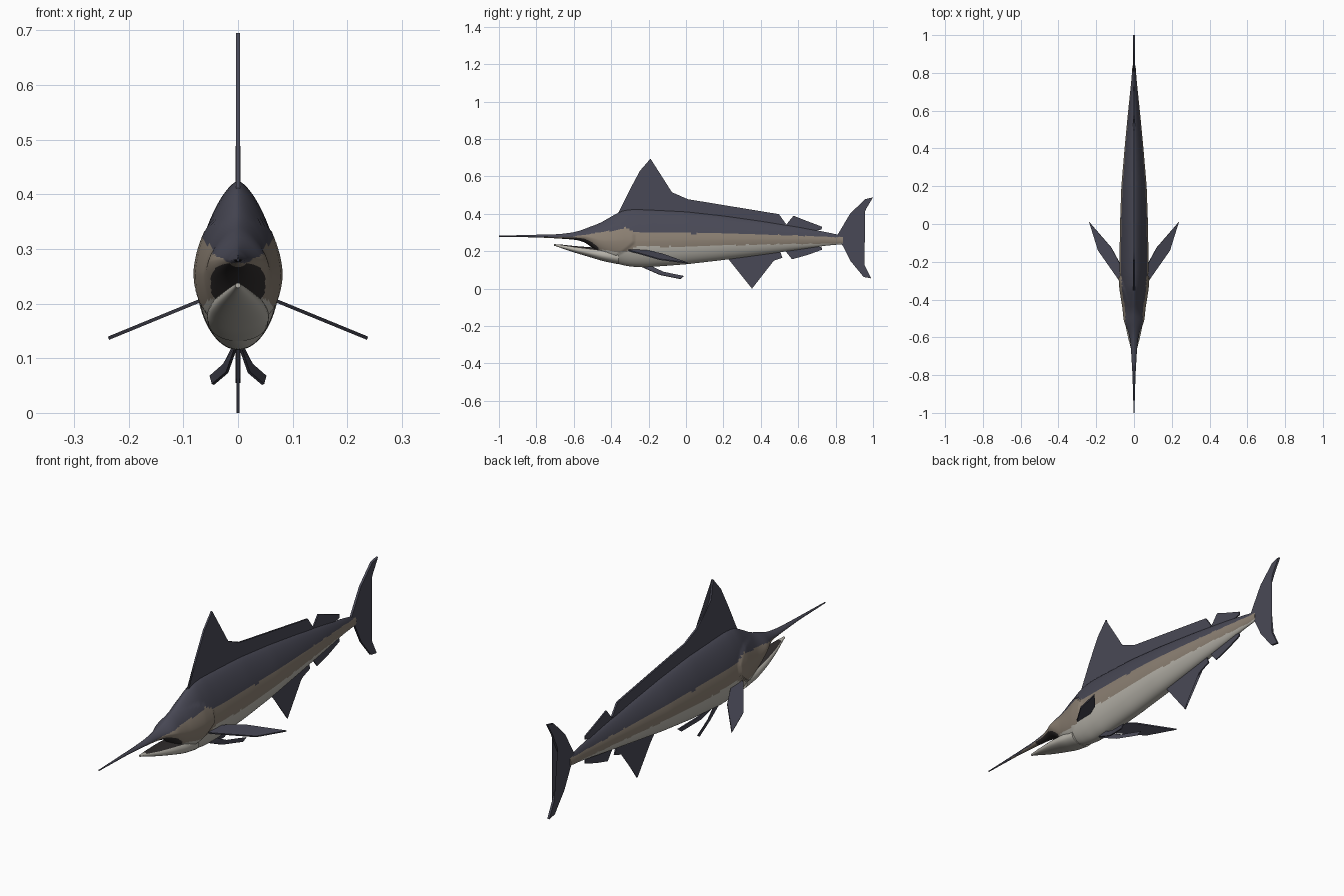
import bpy, bmesh, math
from mathutils import Vector

if "Cube" in bpy.data.objects:
    bpy.data.objects.remove(bpy.data.objects["Cube"])


def material(name, rgb):
    m = bpy.data.materials.new(name)
    m.diffuse_color = (*rgb, 1)
    m.use_nodes = True
    m.node_tree.nodes["Principled BSDF"].inputs["Base Color"].default_value = m.diffuse_color
    return m


DARK = material("slate blue", (0.066, 0.066, 0.092))
BAND = material("taupe flank", (0.26, 0.215, 0.17))
PALE = material("pale belly", (0.47, 0.45, 0.40))
MOUTH = material("mouth dark", (0.03, 0.026, 0.026))
MATS = [DARK, BAND, PALE, MOUTH]


def lin(table, y, col=1):
    """Piecewise linear lookup."""
    if y <= table[0][0]:
        return table[0][col]
    for a, b in zip(table, table[1:]):
        if y <= b[0]:
            return a[col] + (b[col] - a[col]) * (y - a[0]) / (b[0] - a[0])
    return table[-1][col]


def smooth(table, y, col, r=0.02):
    return sum(lin(table, y + r * k / 3, col) for k in range(-3, 4)) / 7


def finish(bm, name, mats, rule=None, mirror=False):
    bmesh.ops.recalc_face_normals(bm, faces=bm.faces[:])
    bm.normal_update()
    if rule:
        for f in bm.faces:
            f.material_index = rule(f.calc_center_median(), f.normal)
    me = bpy.data.meshes.new(name)
    bm.to_mesh(me)
    bm.free()
    for m in mats:
        me.materials.append(m)
    ob = bpy.data.objects.new(name, me)
    bpy.context.collection.objects.link(ob)
    if mirror:
        ob.modifiers.new("mirror", 'MIRROR').use_mirror_merge = False
    bpy.ops.object.select_all(action='DESELECT')
    ob.select_set(True)
    bpy.context.view_layer.objects.active = ob
    bpy.ops.object.shade_smooth_by_angle(angle=math.radians(40))
    return ob


def loft(name, table, rings, segs, n_top, rule, bump=None):
    """Skin rings along y; table rows are y, top, bottom, half width."""
    bm = bmesh.new()
    y0, y1 = table[0][0], table[-1][0]
    prev = None
    for i in range(rings + 1):
        y = y0 + (y1 - y0) * i / rings
        top, bot, w = (smooth(table, y, c) for c in (1, 2, 3))
        mid = bot + 0.45 * (top - bot)
        ring = []
        for k in range(segs):
            a = 2 * math.pi * k / segs
            c, s = math.cos(a), math.sin(a)
            e = 2 / n_top if s > 0 else 1.0
            x = w * math.copysign(abs(c) ** e, c)
            z = mid + ((top - mid) if s > 0 else (mid - bot)) * math.copysign(abs(s) ** e, s)
            if bump:
                x += math.copysign(bump(y, z) * abs(c), c)
            ring.append(bm.verts.new((x, y, z)))
        if prev:
            for k in range(segs):
                j = (k + 1) % segs
                bm.faces.new((prev[k], prev[j], ring[j], ring[k]))
        else:
            bm.faces.new(ring)
        prev = ring
    bm.faces.new(prev)
    return finish(bm, name, MATS, rule)


def plate(name, pts, offset, mirror=False):
    """Thin fin blade from an outline, thickened both ways by offset."""
    bm = bmesh.new()
    d = Vector(offset)
    a = [bm.verts.new(Vector(p) - d) for p in pts]
    b = [bm.verts.new(Vector(p) + d) for p in pts]
    bm.faces.new(a)
    bm.faces.new(b[::-1])
    bmesh.ops.triangulate(bm, faces=bm.faces[:])
    for i in range(len(pts)):
        j = (i + 1) % len(pts)
        bm.faces.new((a[i], a[j], b[j], b[i]))
    return finish(bm, name, [DARK], None, mirror)


def upright(name, yz, t):
    return plate(name, [(0, y, z) for y, z in yz], (t, 0, 0))


# Body with bill: y, top, bottom, half width
BODY = [(-1, .283, .277, .002), (-.8, .288, .274, .008), (-.68, .291, .268, .015),
        (-.6, .301, .262, .022), (-.56, .312, .255, .034), (-.52, .328, .235, .054),
        (-.46, .35, .18, .060), (-.4, .385, .145, .066), (-.34, .418, .125, .071),
        (-.28, .425, .116, .075), (-.2, .422, .115, .077), (0, .412, .13, .074),
        (.2, .39, .153, .067), (.4, .362, .18, .05), (.6, .33, .208, .031),
        (.75, .302, .23, .015), (.84, .282, .238, .008)]
# Lower edges of the dark back and of the taupe band
BACK = [(-1, .278), (-.68, .276), (-.6, .28), (-.5, .297), (-.4, .31), (-.32, .328),
        (-.27, .303), (0, .298), (.4, .293), (.84, .276)]
FLANK = [(-.55, .23), (-.45, .21), (-.32, .195), (-.27, .225), (0, .227), (.4, .238), (.84, .244)]


def body_colour(c, n):
    if -.66 < c.y < -.47 and n.z < -.45 and c.z > .19:
        return 3
    wave = .003 * abs(math.sin(c.y * 38))
    if c.z > lin(BACK, c.y) - wave:
        return 0
    return 1 if c.z > lin(FLANK, c.y) - wave else 2


def gill_cover(y, z):
    edge = -.275 - 12 * (z - .27) ** 2
    if y > edge or y < -.44 or z > .35:
        return 0
    return .007 * min(1, (y + .44) / .1)


loft("body", BODY, 190, 96, 1.5, body_colour, gill_cover)

# Open lower jaw
JAW = [(-.705, .238, .231, .003), (-.66, .235, .214, .016), (-.6, .228, .194, .032),
       (-.52, .222, .17, .048), (-.44, .215, .146, .057), (-.36, .21, .13, .055)]
loft("lower_jaw", JAW, 40, 40, 2.2, lambda c, n: 3 if n.z > .75 and c.y > -.67 else 2)

# Fins on the centre line
upright("dorsal_fin", [(-.38, .37), (-.34, .425), (-.30, .53), (-.246, .63), (-.19, .695),
                       (-.176, .607), (-.14, .56), (-.075, .515), (.01, .478), (.25, .437),
                       (.497, .398), (.535, .345), (.5, .31), (0, .36)], .004)
upright("second_dorsal_fin", [(.53, .335), (.575, .39), (.65, .36), (.727, .331),
                              (.725, .316), (.64, .30)], .003)
upright("anal_fin", [(.21, .19), (.225, .16), (.278, .105), (.353, 0), (.37, .055),
                     (.42, .125), (.47, .15), (.515, .165), (.5, .21)], .003)
upright("second_anal_fin", [(.52, .215), (.567, .157), (.65, .18), (.727, .208),
                            (.725, .222), (.65, .235)], .003)
upright("tail_fin", [(.80, .27), (.877, .40), (.957, .478), (1.0, .488), (.965, .43),
                     (.93, .355), (.887, .275), (.92, .20), (.955, .125), (.99, .055),
                     (.95, .062), (.88, .147), (.83, .245)], .005)

# Side fins
plate("pectoral_fins", [(x, y, .205 - .41 * (x - .07)) for x, y in
                        [(.06, -.315), (.078, -.30), (.19, -.14), (.237, .01),
                         (.12, -.125), (.085, -.19), (.06, -.24)]], (.001, 0, .003), True)
plate("pelvic_fins", [(.003, -.25, .122), (.02, -.14, .074), (.046, -.03, .052),
                      (.05, -.012, .067), (.025, -.12, .089), (.008, -.19, .122)],
      (.002, 0, .001), True)
